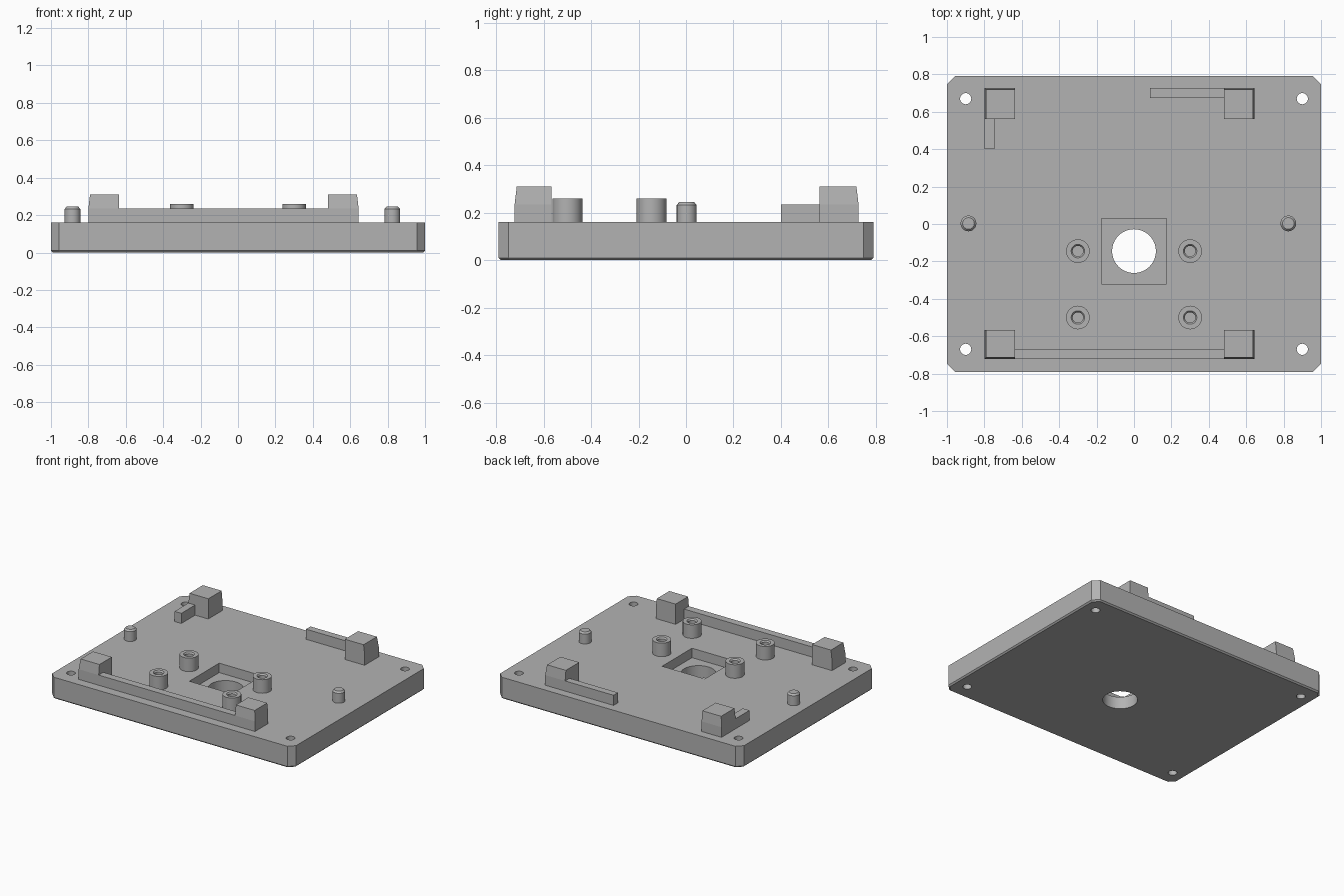
import bpy
import bmesh
from mathutils import Matrix

cube = bpy.data.objects.get("Cube")
if cube:
    bpy.data.objects.remove(cube, do_unlink=True)

grey = bpy.data.materials.new("plain grey")
grey.use_nodes = True
grey.diffuse_color = (0.45, 0.45, 0.45, 1)
grey.node_tree.nodes["Principled BSDF"].inputs["Base Color"].default_value = grey.diffuse_color

DECK = 0.16          # top of the base plate
RAIL_TOP = 0.235
BLOCK_TOP = 0.31


def finish(name, bm):
    bmesh.ops.recalc_face_normals(bm, faces=bm.faces)
    mesh = bpy.data.meshes.new(name)
    bm.to_mesh(mesh)
    bm.free()
    mesh.materials.append(grey)
    obj = bpy.data.objects.new(name, mesh)
    bpy.context.collection.objects.link(obj)
    return obj


def box(name, x0, x1, y0, y1, z0, z1):
    bm = bmesh.new()
    bmesh.ops.create_cube(bm, size=1)
    for v in bm.verts:
        v.co.x = x1 if v.co.x > 0 else x0
        v.co.y = y1 if v.co.y > 0 else y0
        v.co.z = z1 if v.co.z > 0 else z0
    return finish(name, bm)


def turned(name, x, y, profile, sides=40):
    """Solid of revolution from (radius, height) pairs, closed at both ends."""
    bm = bmesh.new()
    rings = []
    for r, z in profile:
        ring = bmesh.ops.create_circle(bm, segments=sides, radius=r,
                                       matrix=Matrix.Translation((x, y, z)))
        rings.append(ring["verts"])
    for a, b in zip(rings, rings[1:]):
        for i in range(sides):
            j = (i + 1) % sides
            bm.faces.new((a[i], a[j], b[j], b[i]))
    bm.faces.new(rings[0])
    bm.faces.new(rings[-1])
    return finish(name, bm)


def smooth(obj):
    bpy.ops.object.select_all(action='DESELECT')
    obj.select_set(True)
    bpy.context.view_layer.objects.active = obj
    bpy.ops.object.shade_smooth_by_angle(angle=0.5)


def cut(obj, cutter):
    mod = obj.modifiers.new("cut", 'BOOLEAN')
    mod.operation = 'DIFFERENCE'
    mod.solver = 'EXACT'
    mod.object = cutter
    bpy.context.view_layer.objects.active = obj
    bpy.ops.object.modifier_apply(modifier=mod.name)
    bpy.data.objects.remove(cutter, do_unlink=True)


# Base plate with clipped corners and a softened bottom edge
plate = box("base_plate", -1, 1, -0.79, 0.79, 0, DECK)
bm = bmesh.new()
bm.from_mesh(plate.data)
upright = [e for e in bm.edges if abs(e.verts[0].co.z - e.verts[1].co.z) > 0.1]
bmesh.ops.bevel(bm, geom=upright, offset=0.043, segments=1, affect='EDGES')
bottom = [e for e in bm.edges if all(v.co.z < 0.001 for v in e.verts)]
bmesh.ops.bevel(bm, geom=bottom, offset=0.01, segments=1, affect='EDGES')
bm.to_mesh(plate.data)
bm.free()

# Square pocket, centre hole and corner holes
cut(plate, box("pocket_cutter", -0.175, 0.175, -0.32, 0.03, 0.09, 0.3))
cut(plate, turned("hole_cutter", 0, -0.145, [(0.117, -0.1), (0.117, 0.3)], 64))
for x in (-0.9, 0.9):
    for y in (-0.67, 0.67):
        cut(plate, turned("hole_cutter", x, y, [(0.03, -0.1), (0.03, 0.3)], 32))
smooth(plate)

# Hollow standoffs with a countersunk mouth
for x, side in ((-0.3, "right"), (0.3, "left")):
    for y, end in ((-0.5, "front"), (-0.145, "rear")):
        smooth(turned(f"standoff_{end}_{side}", x, y,
                      [(0.063, DECK - 0.005), (0.063, 0.26), (0.036, 0.26),
                       (0.028, 0.25), (0.028, DECK)]))

# Locating pins with chamfered tips
for x, side in ((-0.885, "right"), (0.825, "left")):
    smooth(turned(f"pin_{side}", x, 0.003,
                  [(0.042, DECK - 0.005), (0.042, 0.233), (0.031, 0.245)]))


# Corner blocks, leaning inward on their outer faces above the rail height
def corner_block(name, x0, x1, y0, y1):
    block = box(name, x0, x1, y0, y1, DECK - 0.005, BLOCK_TOP)
    bm = bmesh.new()
    bm.from_mesh(block.data)
    bmesh.ops.bisect_plane(bm, geom=bm.verts[:] + bm.edges[:] + bm.faces[:],
                           plane_co=(0, 0, RAIL_TOP), plane_no=(0, 0, 1))
    outer_x = x0 if x0 < 0 else x1
    outer_y = y0 if y0 < 0 else y1
    for v in bm.verts:
        if v.co.z > BLOCK_TOP - 0.01:
            if abs(v.co.x - outer_x) < 0.001:
                v.co.x -= 0.009 if outer_x > 0 else -0.009
            if abs(v.co.y - outer_y) < 0.001:
                v.co.y -= 0.009 if outer_y > 0 else -0.009
    bm.to_mesh(block.data)
    bm.free()


for side, x0, x1 in (("right", -0.8, -0.637), ("left", 0.482, 0.645)):
    corner_block(f"corner_block_front_{side}", x0, x1, -0.722, -0.567)
    corner_block(f"corner_block_back_{side}", x0, x1, 0.562, 0.727)

# Low rails joining the blocks
box("front_rail", -0.64, 0.485, -0.722, -0.667, DECK - 0.005, RAIL_TOP)
box("back_rail", 0.085, 0.485, 0.675, 0.727, DECK - 0.005, RAIL_TOP)
box("right_rail", -0.8, -0.745, 0.4, 0.565, DECK - 0.005, RAIL_TOP)
